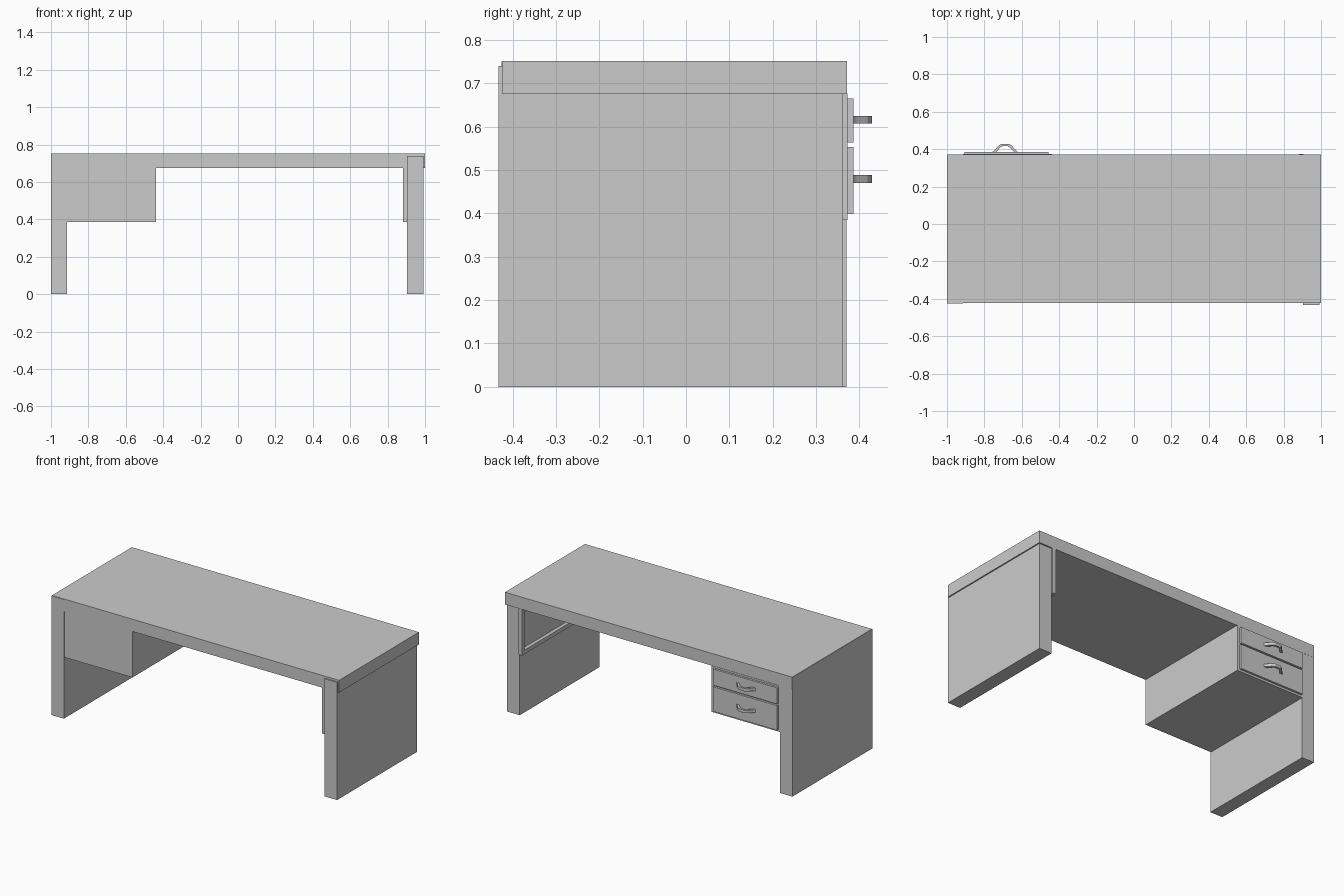
import bpy, bmesh

if "Cube" in bpy.data.objects:
    bpy.data.objects.remove(bpy.data.objects["Cube"])


def box(name, x0, x1, y0, y1, z0, z1):
    bm = bmesh.new()
    bmesh.ops.create_cube(bm, size=1)
    for v in bm.verts:
        v.co = (x1 if v.co.x > 0 else x0,
                y1 if v.co.y > 0 else y0,
                z1 if v.co.z > 0 else z0)
    return finish(name, bm)


def prism(name, profile, z0, z1):
    bm = bmesh.new()
    face = bm.faces.new([bm.verts.new((x, y, z0)) for x, y in profile])
    ext = bmesh.ops.extrude_face_region(bm, geom=[face])
    for g in ext["geom"]:
        if isinstance(g, bmesh.types.BMVert):
            g.co.z = z1
    return finish(name, bm)


def finish(name, bm):
    bmesh.ops.recalc_face_normals(bm, faces=bm.faces)
    mesh = bpy.data.meshes.new(name)
    bm.to_mesh(mesh)
    bm.free()
    ob = bpy.data.objects.new(name, mesh)
    bpy.context.collection.objects.link(ob)
    return ob


# Desk top and slab legs
box("desk_top", -0.999, 1.0, -0.423, 0.371, 0.675, 0.752)
box("left_leg", -1.0, -0.914, -0.426, 0.370, 0.0, 0.750)
box("right_leg", 0.904, 0.992, -0.432, 0.362, 0.0, 0.740)

# Drawer cabinet
box("drawer_cabinet", -0.914, -0.439, -0.422, 0.373, 0.385, 0.676)

# Drawer fronts with bent strip handles
outer = [(-0.068, 0), (-0.058, 0.008), (-0.036, 0.034), (-0.018, 0.044)]
inner = [(-0.048, 0), (-0.042, 0.006), (-0.026, 0.024), (-0.014, 0.031)]
arch = outer + [(-x, y) for x, y in reversed(outer)]
arch += [(-x, y) for x, y in inner] + [(x, y) for x, y in reversed(inner)]
for label, z0, z1, grip in (("upper", 0.563, 0.665, 0.616), ("lower", 0.398, 0.553, 0.479)):
    box(label + "_drawer_front", -0.905, -0.457, 0.370, 0.386, z0, z1)
    prism(label + "_drawer_handle", [(x - 0.689, y + 0.385) for x, y in arch],
          grip - 0.009, grip + 0.009)

# Open frame on the inner face of the right leg
X0, X1, Y0, Y1, Z0, Z1, W = 0.882, 0.906, -0.422, 0.373, 0.385, 0.676, 0.025
box("side_frame_bottom_rail", X0, X1, Y0, Y1, Z0, Z0 + W)
box("side_frame_top_rail", X0, X1, Y0, Y1, Z1 - W, Z1)
box("side_frame_front_post", X0, X1, Y0, Y0 + W, Z0 + W, Z1 - W)
box("side_frame_back_post", X0, X1, Y1 - W, Y1, Z0 + W, Z1 - W)
